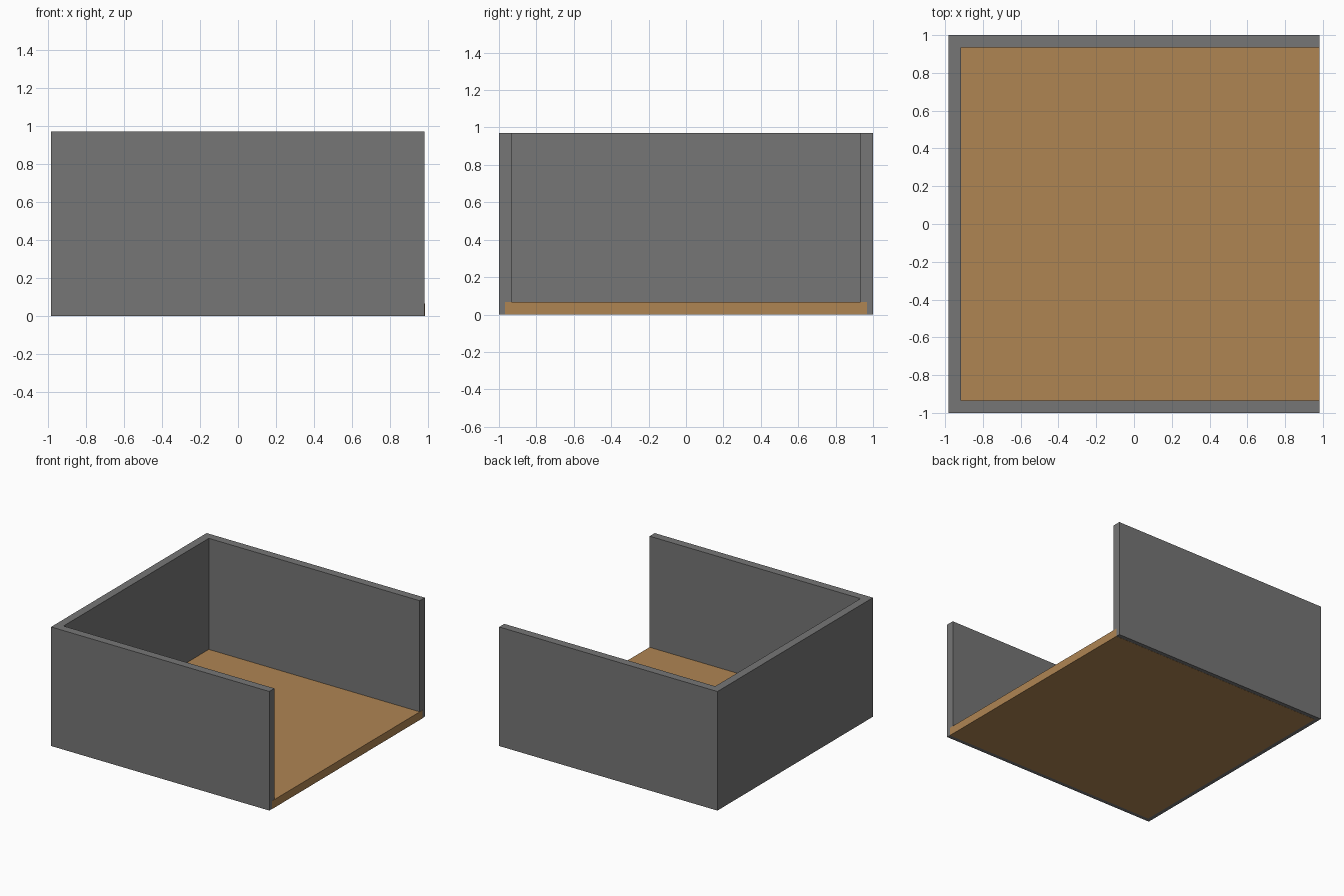
import bpy
import bmesh

if "Cube" in bpy.data.objects:
    bpy.data.objects.remove(bpy.data.objects["Cube"])

HX, HY, H, T = 0.983, 1.0, 0.97, 0.066   # half sizes, height, thickness
GAP = 0.001                              # keeps flush faces from overlapping


def material(name, rgb):
    m = bpy.data.materials.new(name)
    m.diffuse_color = (*rgb, 1.0)
    m.use_nodes = True
    m.node_tree.nodes["Principled BSDF"].inputs["Base Color"].default_value = m.diffuse_color
    return m


def prism(name, outline, z0, z1, mat):
    """Extrude a flat xy outline from z0 up to z1."""
    bm = bmesh.new()
    face = bm.faces.new([bm.verts.new((x, y, z0)) for x, y in outline])
    out = bmesh.ops.extrude_face_region(bm, geom=[face], use_keep_orig=True)
    top = [v for v in out["geom"] if isinstance(v, bmesh.types.BMVert)]
    bmesh.ops.translate(bm, verts=top, vec=(0, 0, z1 - z0))
    bmesh.ops.recalc_face_normals(bm, faces=bm.faces)
    mesh = bpy.data.meshes.new(name)
    bm.to_mesh(mesh)
    bm.free()
    mesh.materials.append(mat)
    obj = bpy.data.objects.new(name, mesh)
    bpy.context.collection.objects.link(obj)
    return obj


grey = material("grey wall", (0.18, 0.18, 0.18))
wood = material("wood brown", (0.43, 0.232, 0.086))

# Three walls as one U-shaped extrusion, open towards +x
half = [(-HX + T, HY - T), (HX - GAP, HY - T), (HX - GAP, HY), (-HX, HY)]
walls = half + [(x, -y) for x, y in reversed(half)]
prism("walls", walls, GAP, H, grey)

# Floor slab let halfway into the walls, flush at the open end
fy, fx = HY - T / 2, -HX + T / 2
prism("floor", [(fx, -fy), (HX, -fy), (HX, fy), (fx, fy)], 0.0, T, wood)
